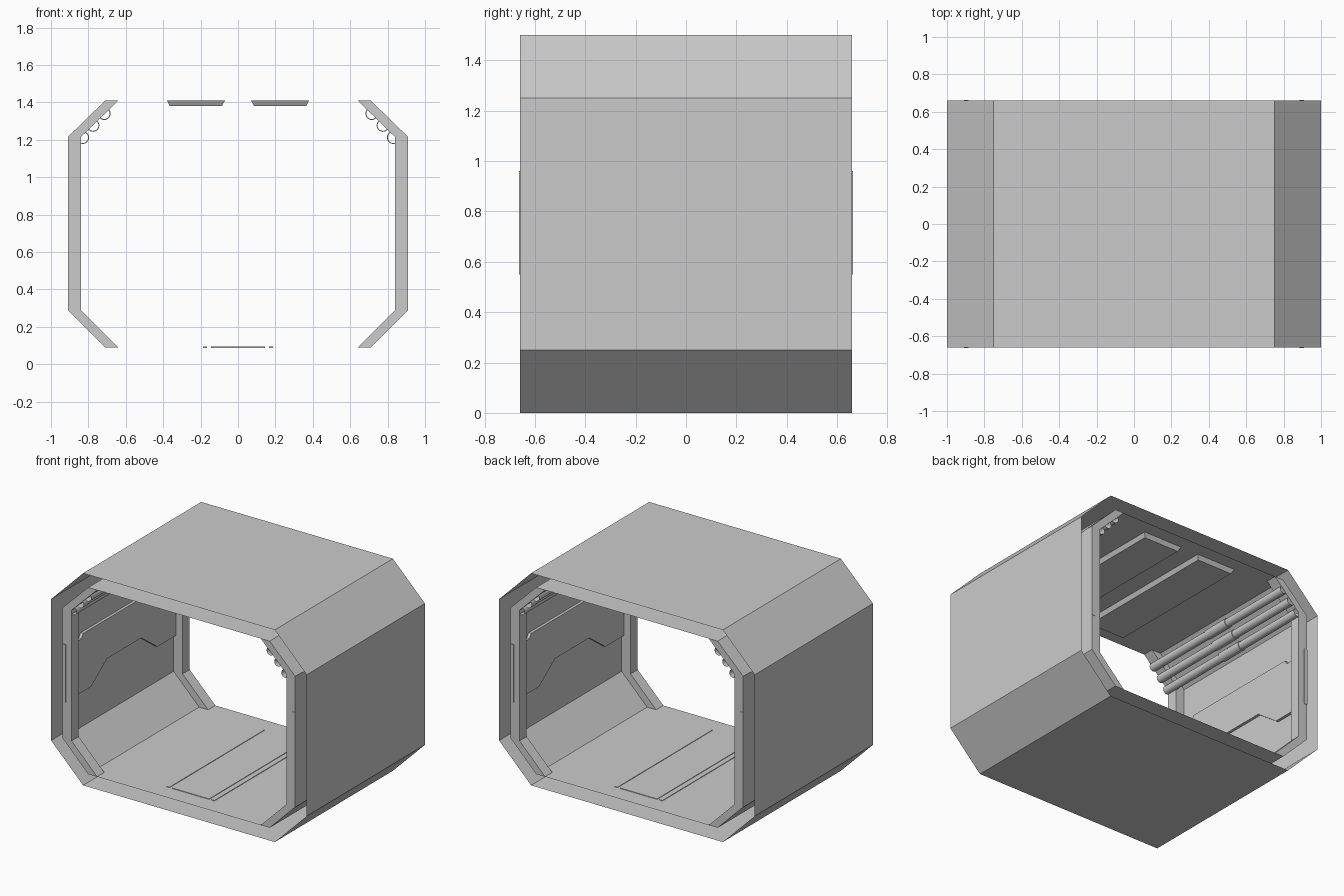
import bpy, bmesh, math
from mathutils import Vector

if "Cube" in bpy.data.objects:
    bpy.data.objects.remove(bpy.data.objects["Cube"])

L = 0.66  # half length of the corridor


def make(name, bm, smooth=False):
    me = bpy.data.meshes.new(name)
    bm.to_mesh(me)
    bm.free()
    ob = bpy.data.objects.new(name, me)
    bpy.context.collection.objects.link(ob)
    if smooth:
        bpy.context.view_layer.objects.active = ob
        ob.select_set(True)
        bpy.ops.object.shade_smooth_by_angle(angle=math.radians(35))
        ob.select_set(False)
    return ob


def prism(name, pts, vec):
    """Solid made by extruding a closed outline along vec."""
    bm = bmesh.new()
    f = bm.faces.new([bm.verts.new(p) for p in pts])
    ext = bmesh.ops.extrude_face_region(bm, geom=[f])['geom']
    bmesh.ops.translate(bm, vec=vec, verts=[v for v in ext if isinstance(v, bmesh.types.BMVert)])
    if not any(len(x.verts) == len(pts) and x is f for x in bm.faces):
        bm.faces.new([v for v in bm.verts][:len(pts)])
    bmesh.ops.recalc_face_normals(bm, faces=bm.faces)
    return make(name, bm)


def box(name, x0, x1, y0, y1, z0, z1):
    return prism(name, [(x0, y0, z0), (x1, y0, z0), (x1, y1, z0), (x0, y1, z0)], Vector((0, 0, z1 - z0)))


def tube(name, rings, closed_ends=False, inward=False, smooth=False):
    """Skin between successive rings, open at both ends."""
    bm = bmesh.new()
    vs = [[bm.verts.new(p) for p in r] for r in rings]
    n = len(vs[0])
    for a, b in zip(vs, vs[1:]):
        for i in range(n):
            j = (i + 1) % n
            q = [a[i], a[j], b[j], b[i]]
            bm.faces.new(q if not inward else q[::-1])
    if closed_ends:
        bm.faces.new(vs[0][::-1])
        bm.faces.new(vs[-1])
        bmesh.ops.recalc_face_normals(bm, faces=bm.faces)
    return make(name, bm, smooth)


def octagon(x, xc, z0, zc, y):
    half = [(xc, z0), (x, z0 + zc), (x, 1.5 - z0 - zc), (xc, 1.5 - z0)]
    return [(a, y, b) for a, b in half] + [(-a, y, b) for a, b in half[::-1]]


# Outer and inner skins, open ends
tube("outer_shell", [octagon(1, .75, 0, .25, L), octagon(1, .75, 0, .25, -L)])
tube("inner_shell", [octagon(.91, .71, .09, .2, L), octagon(.91, .71, .09, .2, -L)], inward=True)

rib = [(.71, .09), (.91, .29), (.91, 1.215), (.71, 1.41)]
rib += [(x - .07, z) for x, z in rib[::-1]]
wall = [(-.58, .55), (-.37, .55), (-.19, .68), (.19, .68), (.37, .55), (.58, .55),
        (.58, .93), (.48, .93), (.46, .96), (-.46, .96), (-.48, .93), (-.58, .93)]
pipe_profile = [(-L, .029), (-.1, .029), (-.1, .034), (.1, .034), (.1, .029), (L, .029)]

for s, side in ((-1, "left"), (1, "right")):
    # End ribs with narrow light strips
    for e, end in ((-1, "front"), (1, "back")):
        prism(f"{end}_{side}_rib", [(s * x, e * L, z) for x, z in rib], Vector((0, -e * .08, 0)))
        xs = sorted((s * .885, s * .91))
        ys = sorted((e * (L - .01), e * (L + .003)))
        box(f"{end}_{side}_light_strip", *xs, *ys, .55, .96)
    # Raised wall panel
    prism(f"{side}_wall_panel", [(s * .91, y, z) for y, z in wall], Vector((-s * .02, 0, 0)))
    # Pipes with collars
    for k, (px, pz) in enumerate([(.83, 1.212), (.775, 1.277), (.715, 1.34)]):
        rings = [[(s * px + r * math.cos(a), y, pz + r * math.sin(a))
                  for a in (-2 * math.pi * i / 20 for i in range(20))] for y, r in pipe_profile]
        tube(f"{side}_pipe_{k + 1}", rings, smooth=True)
    # Tapered ceiling panel
    rings = []
    for z, t in ((1.41, 0), (1.38, .016)):
        a, b, d = s * (.07 + t), s * (.38 - t), .56 - t
        rings.append([(a, -d, z), (b, -d, z), (b, d, z), (a, d, z)])
    tube(f"{side}_ceiling_panel", rings, closed_ends=True)
    # Floor strip
    xs = sorted((s * .165, s * .187))
    box(f"{side}_floor_strip", *xs, -.53, .53, .088, .094)

# Centre floor plate
box("floor_plate", -.145, .145, -.53, .53, .088, .094)
